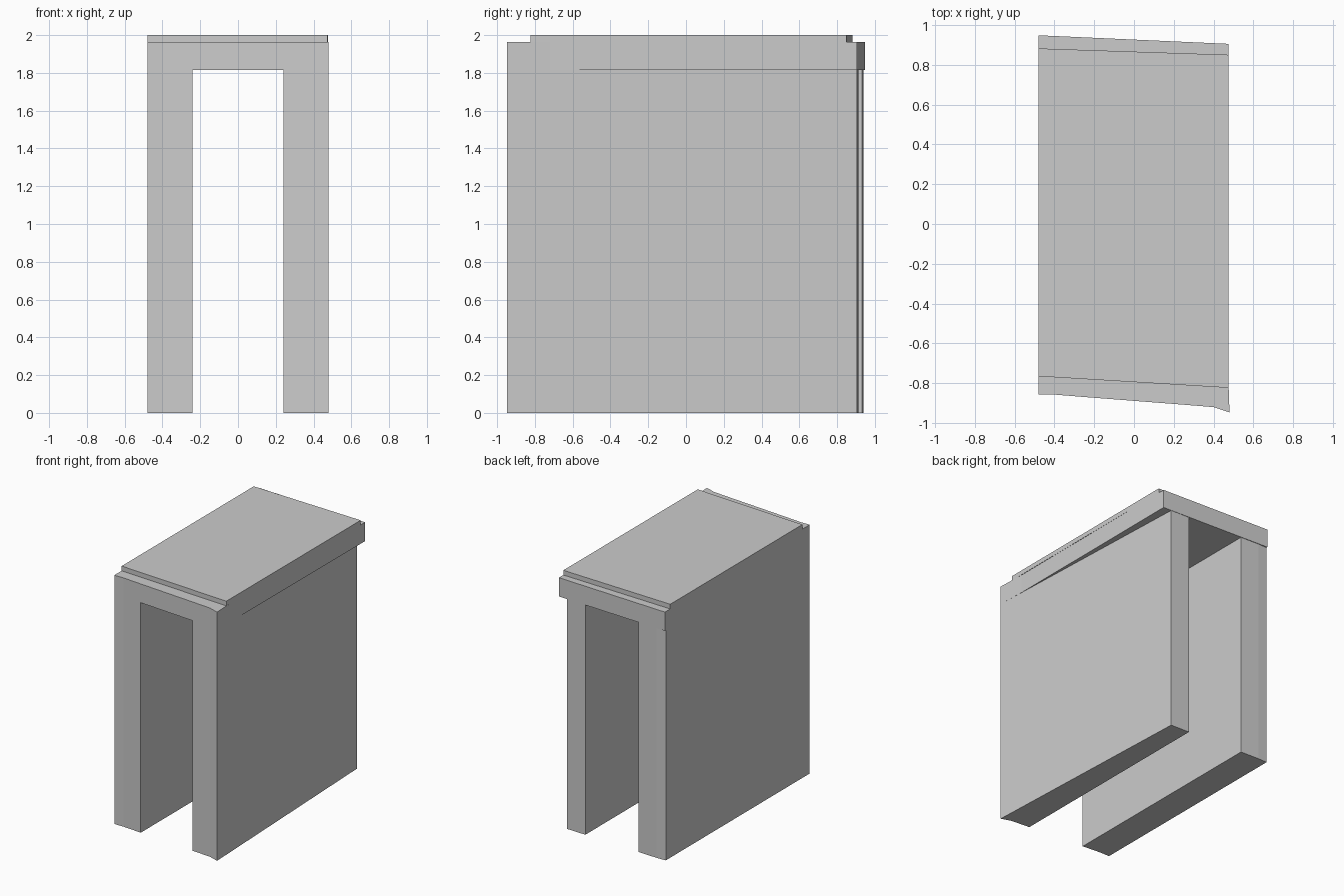
import bpy, bmesh

if "Cube" in bpy.data.objects:
    bpy.data.objects.remove(bpy.data.objects["Cube"])

LEG_TOP, SLAB_TOP, TOP = 1.815, 1.963, 2.0


def prism(name, outline, z0, z1, bottom=True, top=True):
    """Extrude a counter-clockwise plan outline between two heights."""
    bm = bmesh.new()
    low = [bm.verts.new((x, y, z0)) for x, y in outline]
    high = [bm.verts.new((x, y, z1)) for x, y in outline]
    n = len(outline)
    for i in range(n):
        j = (i + 1) % n
        bm.faces.new((low[i], low[j], high[j], high[i]))
    if bottom:
        bm.faces.new(low[::-1])
    if top:
        bm.faces.new(high)
    mesh = bpy.data.meshes.new(name)
    bm.to_mesh(mesh)
    bm.free()
    obj = bpy.data.objects.new(name, mesh)
    bpy.context.collection.objects.link(obj)
    return obj


# Front edge, slightly kinked near both outer corners
front_left = [(-0.48, -0.857), (-0.40, -0.857), (-0.24, -0.870)]
front_right = [(0.24, -0.907), (0.40, -0.920), (0.48, -0.947)]

# Left wall: flush with the slab side, back corner eased
prism("left_wall", front_left + [(-0.24, 0.933), (-0.40, 0.940), (-0.48, 0.938)],
      0, LEG_TOP, top=False)

# Right wall: outer face tapers inward toward the back, under the slab
prism("right_wall", front_right + [(0.405, 0.906), (0.24, 0.912)],
      0, LEG_TOP, top=False)

# Roof slab spanning both walls
prism("roof_slab", front_left + front_right +
      [(0.472, -0.72), (0.476, 0.905), (-0.48, 0.948)],
      LEG_TOP, SLAB_TOP)

# Thin raised panel, set back at the front and rear edges
prism("raised_panel", [(-0.48, -0.765), (0.474, -0.823), (0.476, 0.850), (-0.48, 0.882)],
      SLAB_TOP, TOP, bottom=False)
